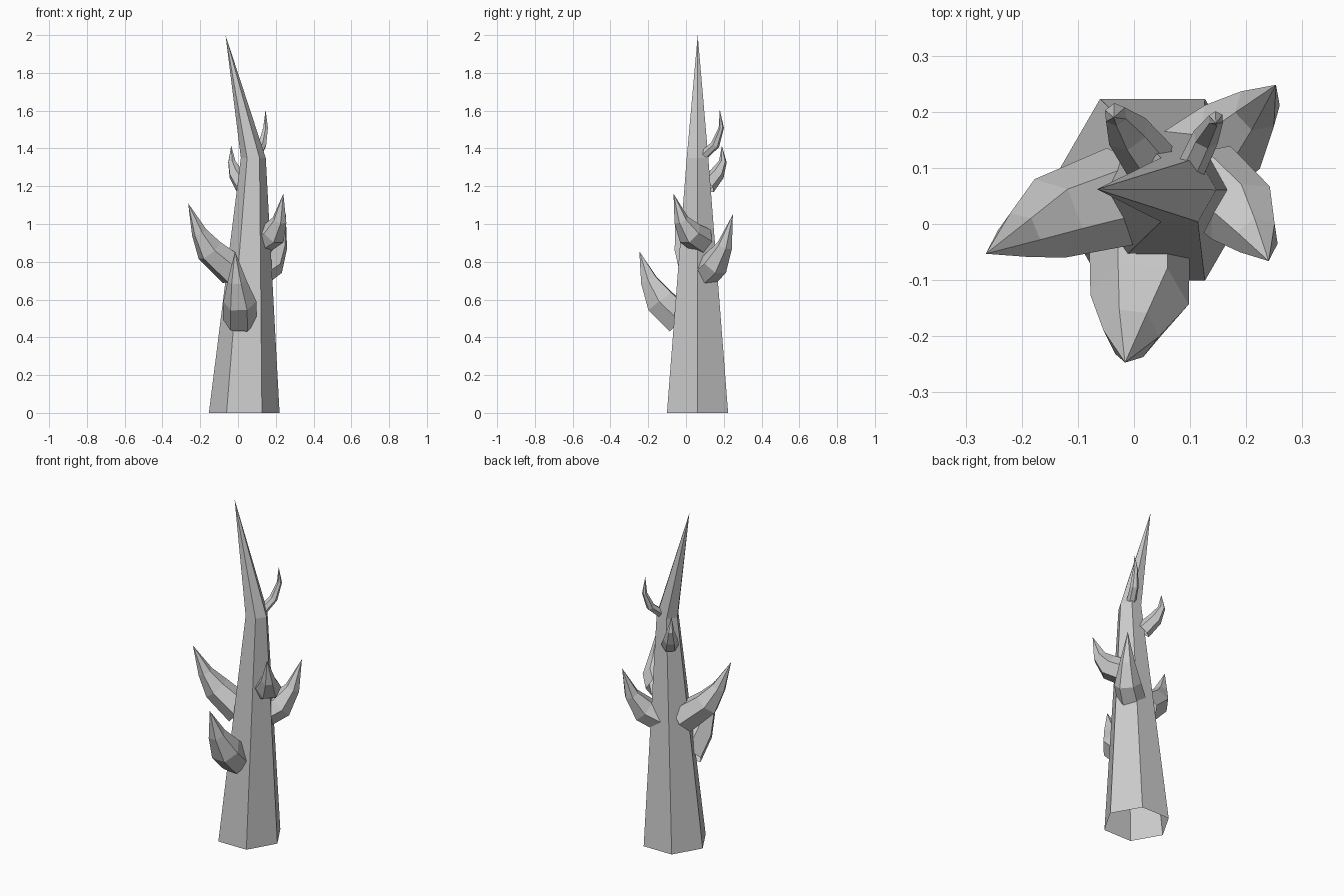
import bpy, bmesh, math
from mathutils import Vector

if "Cube" in bpy.data.objects:
    bpy.data.objects.remove(bpy.data.objects["Cube"])

SIDES = 6


def add_object(name, bm):
    bmesh.ops.recalc_face_normals(bm, faces=bm.faces)
    mesh = bpy.data.meshes.new(name)
    bm.to_mesh(mesh)
    bm.free()
    obj = bpy.data.objects.new(name, mesh)
    bpy.context.collection.objects.link(obj)
    return obj


def spike(name, path, tip, side, flat_start=False, phase=0.0):
    """Six-sided tapering tube through (x, y, z, radius) rings, closed to a point."""
    bm = bmesh.new()
    pts = [Vector(p[:3]) for p in path] + [Vector(tip)]
    rings = []
    for i, (*_, radius) in enumerate(path):
        ahead = (pts[i + 1] - pts[i]).normalized()
        behind = (pts[i] - pts[i - 1]).normalized() if i else ahead
        axis = (ahead + behind).normalized()
        if flat_start:
            axis = Vector((0, 0, 1))
        u = (side - axis * side.dot(axis)).normalized()
        v = axis.cross(u)
        angles = [phase + 2 * math.pi * k / SIDES for k in range(SIDES)]
        rings.append([bm.verts.new(pts[i] + radius * (u * math.cos(a) + v * math.sin(a)))
                      for a in angles])
    for a, b in zip(rings, rings[1:]):
        for k in range(SIDES):
            n = (k + 1) % SIDES
            bm.faces.new((a[k], a[n], b[n], b[k]))
    top = bm.verts.new(pts[-1])
    for k in range(SIDES):
        bm.faces.new((rings[-1][k], rings[-1][(k + 1) % SIDES], top))
    return add_object(name, bm)


# Trunk: open hexagonal shaft with a leaning point
spike("trunk", [(0.033, 0.061, 0, 0.187), (0.081, 0.061, 1.35, 0.066)],
      (-0.066, 0.062, 2.0), Vector((1, 0, 0)), flat_start=True)

# Thorn branches: three rings each, curving out and up
branches = {
    "front_branch": ([(0.01, -0.03, 0.49, 0.09), (0.01, -0.135, 0.59, 0.088),
                      (-0.005, -0.195, 0.70, 0.05)], (-0.016, -0.247, 0.855)),
    "left_branch": ([(-0.02, 0.05, 0.75, 0.09), (-0.15, 0.01, 0.86, 0.075),
                     (-0.205, -0.02, 0.955, 0.042)], (-0.264, -0.053, 1.11)),
    "right_branch": ([(0.12, 0.085, 0.91, 0.075), (0.19, 0.02, 0.95, 0.07),
                      (0.22, -0.025, 1.02, 0.04)], (0.24, -0.066, 1.16)),
    "back_right_branch": ([(0.10, 0.10, 0.74, 0.08), (0.175, 0.155, 0.79, 0.075),
                           (0.22, 0.205, 0.885, 0.043)], (0.253, 0.248, 1.05)),
    "back_left_twig": ([(0.03, 0.11, 1.20, 0.048), (-0.012, 0.165, 1.265, 0.04),
                        (-0.033, 0.195, 1.33, 0.021)], (-0.036, 0.19, 1.415)),
    "upper_twig": ([(0.10, 0.095, 1.365, 0.026), (0.128, 0.155, 1.42, 0.024),
                    (0.146, 0.187, 1.51, 0.014)], (0.146, 0.179, 1.605)),
}
for name, (path, tip) in branches.items():
    out = Vector(path[2][:3]) - Vector(path[0][:3])
    spike(name, path, tip, Vector((out.y, -out.x, 0)).normalized())
